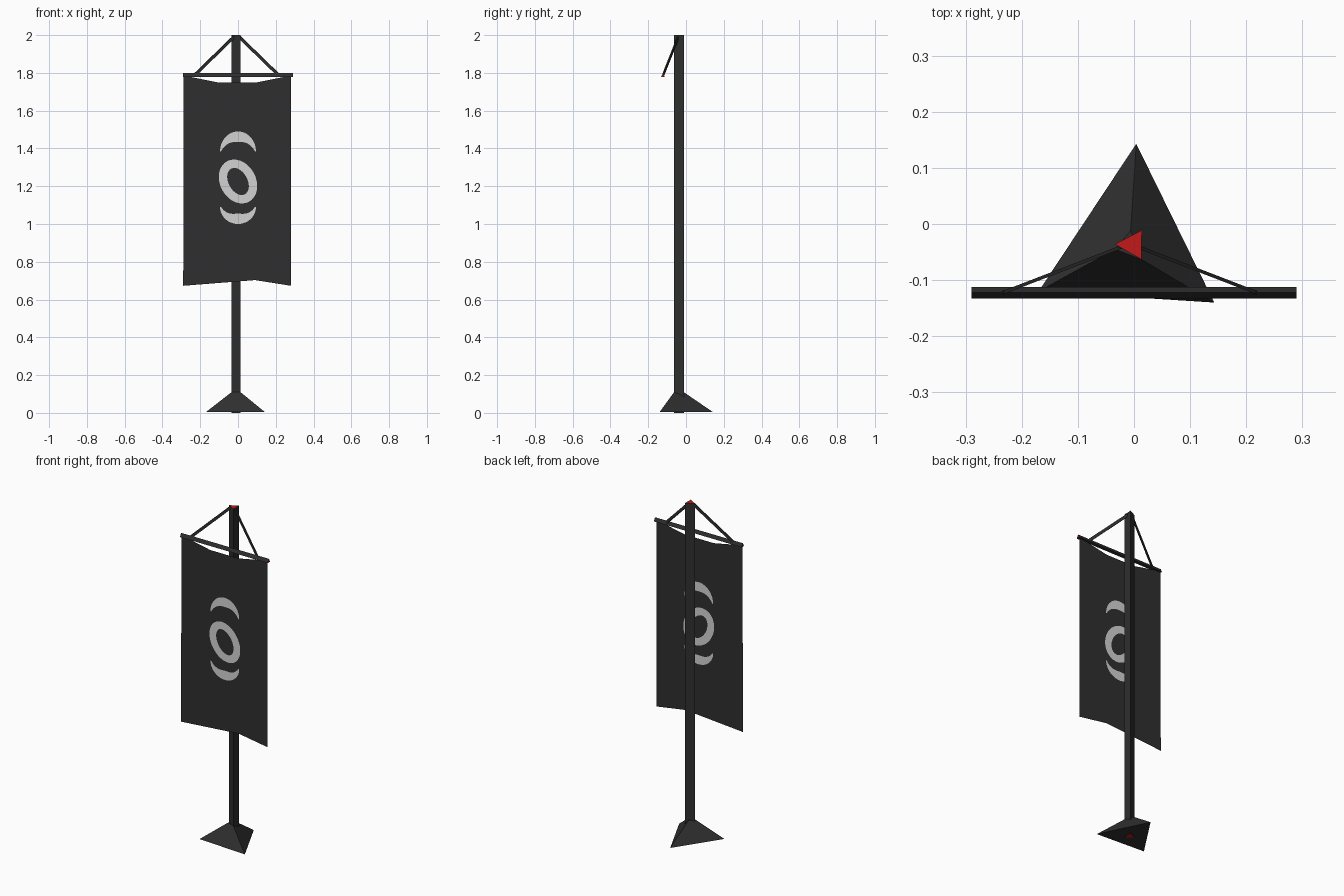
import bpy, bmesh, math
from mathutils import Vector

if "Cube" in bpy.data.objects:
    bpy.data.objects.remove(bpy.data.objects["Cube"])


def material(name, r, g, b):
    m = bpy.data.materials.new(name)
    m.diffuse_color = (r, g, b, 1)
    m.use_nodes = True
    m.node_tree.nodes["Principled BSDF"].inputs["Base Color"].default_value = m.diffuse_color
    return m


CHARCOAL = material("charcoal", 0.028, 0.028, 0.028)
PALE = material("pale_grey", 0.65, 0.65, 0.65)
RED = material("red", 0.55, 0.01, 0.01)


def finish(name, bm, mats, closed=True):
    if closed:
        bmesh.ops.recalc_face_normals(bm, faces=bm.faces)
    me = bpy.data.meshes.new(name)
    bm.to_mesh(me)
    bm.free()
    for m in mats:
        me.materials.append(m)
    ob = bpy.data.objects.new(name, me)
    bpy.context.collection.objects.link(ob)
    return ob


def loft(name, start, end, red_start=False, red_end=False):
    """Closed solid between two matching rings of points."""
    bm = bmesh.new()
    a = [bm.verts.new(p) for p in start]
    b = [bm.verts.new(p) for p in end]
    n = len(a)
    for i in range(n):
        j = (i + 1) % n
        bm.faces.new((a[i], a[j], b[j], b[i]))
    bm.faces.new(a[::-1]).material_index = int(red_start)
    bm.faces.new(b).material_index = int(red_end)
    return finish(name, bm, [CHARCOAL, RED])


# three-sided pole
tri = [(-0.034, -0.036), (0.013, -0.063), (0.014, -0.011)]
loft("pole", [(x, y, 0) for x, y in tri], [(x, y, 2) for x, y in tri], True, True)

# three-sided tapering foot
foot = [(-0.17, -0.12), (0.143, -0.14), (0.004, 0.143)]
collar = [(-0.034, -0.045), (0.013, -0.063), (-0.006, -0.012)]
loft("foot", [(x, y, 0.004) for x, y in foot], [(x, y, 0.11) for x, y in collar])

# triangular crossbar
bar = [(-0.133, 1.778), (-0.112, 1.778), (-0.122, 1.799)]
loft("crossbar", [(-0.29, y, z) for y, z in bar], [(0.29, y, z) for y, z in bar], False, True)


# flat stays from pole top to crossbar
def stay(name, p, q):
    p, q = Vector(p), Vector(q)
    d = (q - p).normalized()
    thin = d.cross(Vector((0, 0, 1))).normalized()
    wide = d.cross(thin)
    ring = [thin * u * 0.003 + wide * v * 0.008
            for u, v in ((-1, -1), (1, -1), (1, 1), (-1, 1))]
    loft(name, [p + o for o in ring], [q + o for o in ring])


stay("left_stay", (-0.02, -0.04, 1.992), (-0.23, -0.121, 1.788))
stay("right_stay", (0.005, -0.04, 1.992), (0.215, -0.121, 1.788))

# cloth: one flat sheet with drawn-out corners
CLOTH_Y = -0.122
outline = [(-0.288, 1.786), (-0.254, 1.5), (-0.254, 0.8), (-0.29, 0.673),
           (-0.098, 0.703), (0.09, 0.703), (0.28, 0.673), (0.244, 0.8),
           (0.244, 1.5), (0.281, 1.786), (0.09, 1.748), (-0.098, 1.748)]
bm = bmesh.new()
face = bm.faces.new([bm.verts.new((x, CLOTH_Y, z)) for x, z in outline])
bmesh.ops.triangulate(bm, faces=[face])
finish("cloth", bm, [CHARCOAL], closed=False)


# abstract ornament: curved bands on both sides of the cloth
def band(name, cx, cz, rx, rz, width, tilt, a0, a1, taper, n=28):
    bm = bmesh.new()
    c, s = math.cos(tilt), math.sin(tilt)
    for y in (CLOTH_Y - 0.002, CLOTH_Y + 0.002):
        rows = []
        for i in range(n + 1):
            t = i / n
            a = a0 + (a1 - a0) * t
            w = width * (math.sin(math.pi * t) * 0.9 + 0.1 if taper else 1)
            row = []
            for k in (0, w):
                u, v = (rx - k) * math.cos(a), (rz - k) * math.sin(a)
                row.append(bm.verts.new((cx + u * c - v * s, y, cz + u * s + v * c)))
            rows.append(row)
        for p, q in zip(rows, rows[1:]):
            f = bm.faces.new((p[0], p[1], q[1], q[0]))
            f.normal_update()
            if f.normal.y * (y - CLOTH_Y) < 0:
                f.normal_flip()
    finish(name, bm, [PALE], closed=False)


band("ornament_ring", 0.0, 1.225, 0.095, 0.122, 0.045, 0.5, 0, 2 * math.pi, False, 36)
band("ornament_upper_crescent", 0.0, 1.385, 0.095, 0.105, 0.055, 0, 0, math.pi, True)
band("ornament_lower_crescent", 0.0, 1.09, 0.095, 0.09, 0.055, 0, math.pi, 2 * math.pi, True)
